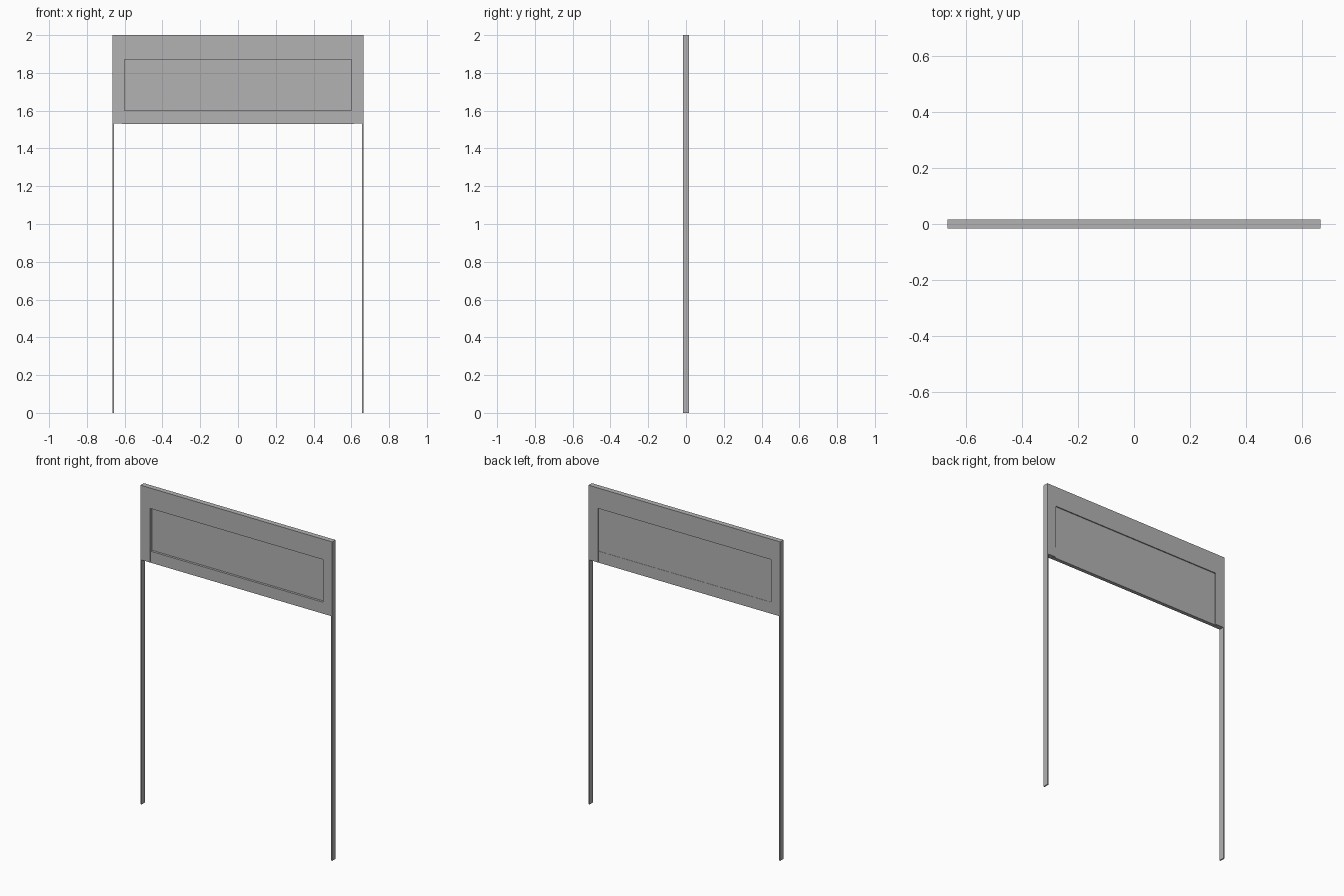
import bpy, bmesh

if "Cube" in bpy.data.objects:
    bpy.data.objects.remove(bpy.data.objects["Cube"])

# Dark grey used on every part
grey = bpy.data.materials.new("dark_grey")
grey.diffuse_color = (0.45, 0.45, 0.45, 1)
grey.use_nodes = True
grey.node_tree.nodes["Principled BSDF"].inputs["Base Color"].default_value = grey.diffuse_color


def box(name, x0, x1, y0, y1, z0, z1):
    bm = bmesh.new()
    bmesh.ops.create_cube(bm, size=1)
    for v in bm.verts:
        v.co.x = x0 if v.co.x < 0 else x1
        v.co.y = y0 if v.co.y < 0 else y1
        v.co.z = z0 if v.co.z < 0 else z1
    mesh = bpy.data.meshes.new(name)
    bm.to_mesh(mesh)
    bm.free()
    mesh.materials.append(grey)
    ob = bpy.data.objects.new(name, mesh)
    bpy.context.collection.objects.link(ob)
    return ob


W, D = 0.665, 0.0165      # half width, half depth
POST = 0.008              # post thickness
Z_LOW, Z_TOP = 1.533, 2.0

# Thin full-height posts and the side stiles of the header
for side, s in (("left", -1), ("right", 1)):
    xs = sorted((s * W, s * (W - POST)))
    box(side + "_post", *xs, -D, D, 0, Z_TOP)
    xs = sorted((s * (W - POST), s * 0.60))
    box(side + "_stile", *xs, -D, D, Z_LOW, Z_TOP)

# Top rail flush with the stiles, bottom rail set back slightly
box("top_rail", -0.60, 0.60, -D, D, 1.872, Z_TOP)
box("bottom_rail", -0.615, 0.615, -D + 0.005, D - 0.005, 1.53, 1.602)

# Thin panel, recessed deeper at the front than at the back
box("recessed_panel", -0.60, 0.60, 0.003, 0.010, 1.602, 1.872)
